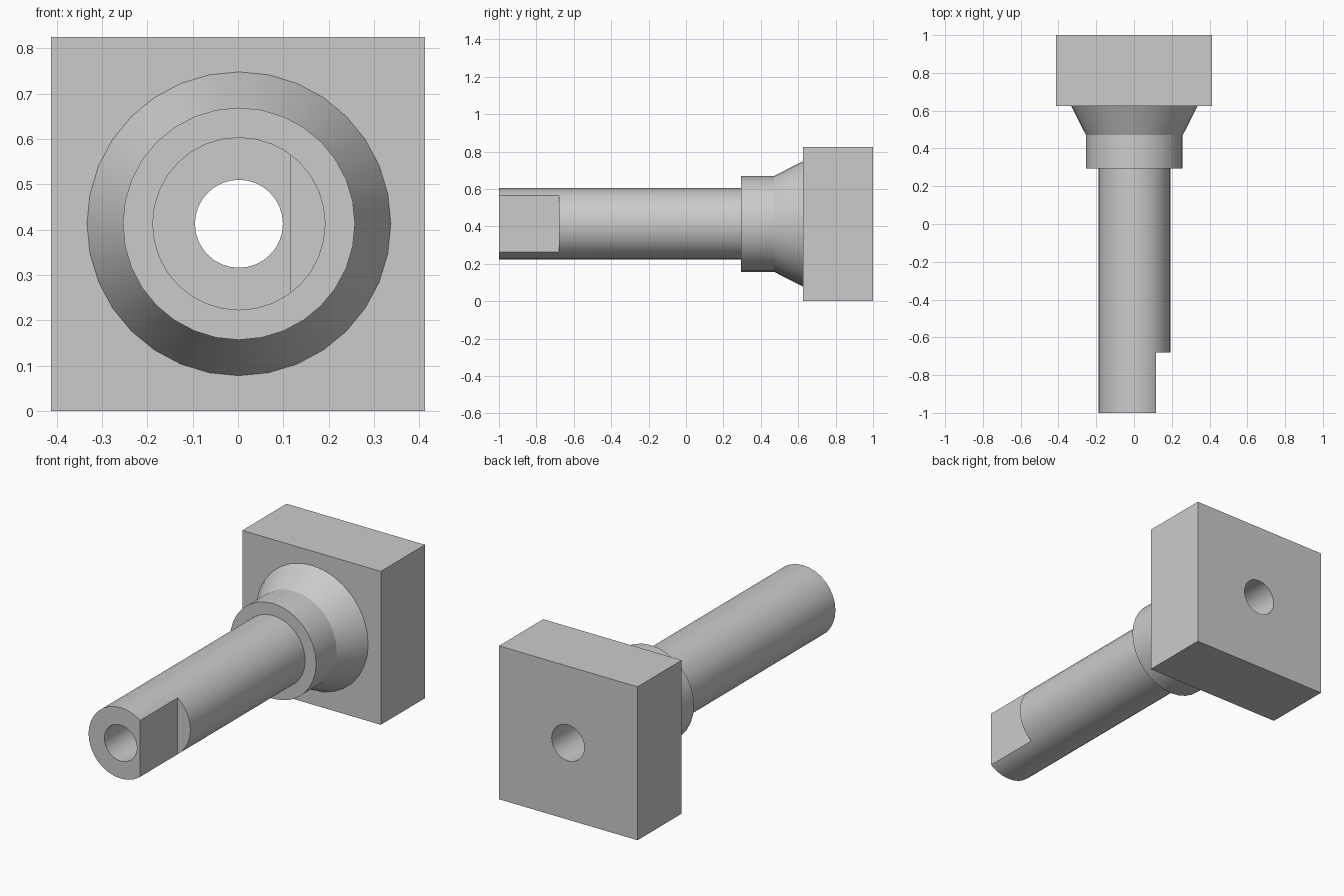
import bpy, bmesh, math
from mathutils import Matrix, Vector

cube = bpy.data.objects.get("Cube")
if cube:
    bpy.data.objects.remove(cube, do_unlink=True)

AXIS_X, AXIS_Z = 0.002, 0.413
BORE = 0.097
SIDES = 32

steel = bpy.data.materials.new("plain grey")
steel.use_nodes = True
GREY = (0.6, 0.6, 0.6, 1)
steel.diffuse_color = GREY
steel.node_tree.nodes["Principled BSDF"].inputs["Base Color"].default_value = GREY


def finish(name, bm):
    bmesh.ops.recalc_face_normals(bm, faces=bm.faces)
    mesh = bpy.data.meshes.new(name)
    bm.to_mesh(mesh)
    bm.free()
    mesh.materials.append(steel)
    obj = bpy.data.objects.new(name, mesh)
    bpy.context.collection.objects.link(obj)
    return obj


def lathe(name, profile):
    """Turn a closed (radius, y) profile around the spindle axis."""
    bm = bmesh.new()
    rings = []
    for i in range(SIDES):
        a = math.tau * i / SIDES
        rings.append([bm.verts.new((AXIS_X + r * math.sin(a), y, AXIS_Z + r * math.cos(a)))
                      for r, y in profile])
    n = len(profile)
    for i in range(SIDES):
        p, q = rings[i], rings[(i + 1) % SIDES]
        for j in range(n):
            k = (j + 1) % n
            bm.faces.new((p[j], p[k], q[k], q[j]))
    return finish(name, bm)


def box(name, low, high):
    low, high = Vector(low), Vector(high)
    bm = bmesh.new()
    bmesh.ops.create_cube(bm, size=1, matrix=Matrix.Translation((low + high) / 2)
                          @ Matrix.Diagonal((high - low).to_4d()))
    return finish(name, bm)


def cut(obj, cutter):
    """Subtract the cutter for good, then discard it."""
    mod = obj.modifiers.new("cut", "BOOLEAN")
    mod.operation = "DIFFERENCE"
    mod.solver = "EXACT"
    mod.object = cutter
    bpy.context.view_layer.objects.active = obj
    bpy.ops.object.modifier_apply(modifier=mod.name)
    bpy.data.objects.remove(cutter, do_unlink=True)


# Hollow shaft with collar and flared shoulder
spindle = lathe("spindle", [(BORE, -1), (0.191, -1), (0.191, 0.295), (0.256, 0.295),
                            (0.256, 0.47), (0.335, 0.625), (BORE, 0.625)])

# Flat on the left side of the shaft tip
cut(spindle, box("flat_cutter", (0.117, -1.1, 0), (0.4, -0.68, 0.8)))

# Square mounting block with the bore running through it
block = box("mounting_block", (-0.412, 0.625, 0), (0.412, 1, 0.825))
bore = bmesh.new()
bmesh.ops.create_cone(bore, cap_ends=True, segments=SIDES, radius1=BORE, radius2=BORE, depth=1,
                      matrix=Matrix.Translation((AXIS_X, 0.8, AXIS_Z))
                      @ Matrix.Rotation(math.pi / 2, 4, "X"))
cut(block, finish("bore_cutter", bore))

# Smooth the turned surfaces, keep machined edges crisp
for obj in (spindle, block):
    bpy.ops.object.select_all(action="DESELECT")
    obj.select_set(True)
    bpy.context.view_layer.objects.active = obj
    bpy.ops.object.shade_smooth_by_angle(angle=math.radians(25))
